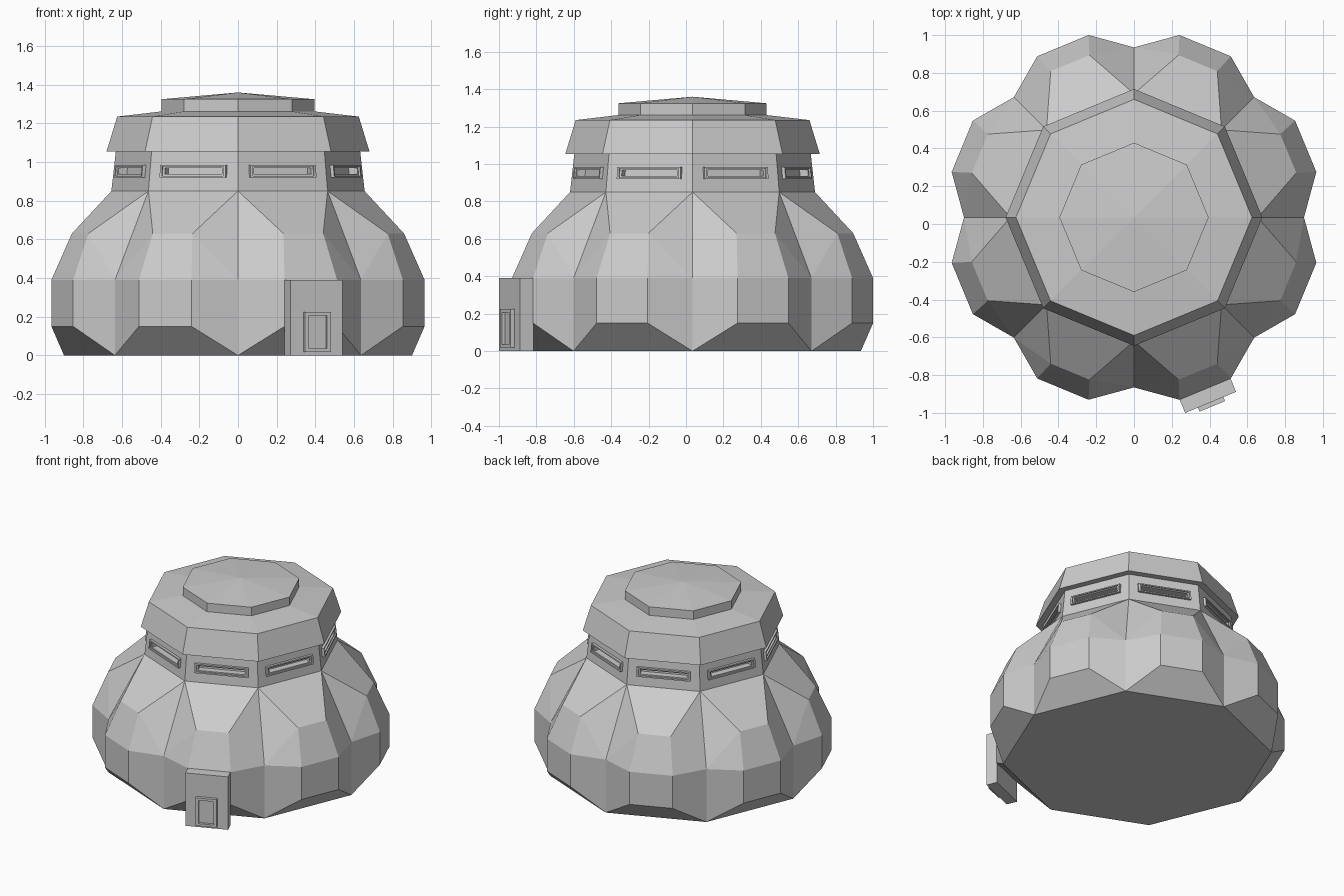
import bpy, bmesh
from math import sin, cos, pi, radians
from mathutils import Vector

if "Cube" in bpy.data.objects:
    bpy.data.objects.remove(bpy.data.objects["Cube"])

CY = 0.035          # plan centre, offset by the porch
STEP = pi / 4


def polar(r, a, z):
    return Vector((r * cos(a), r * sin(a) + CY, z))


def panel_point(a, r, t, z):
    """Point at radial distance r and sideways offset t on the face at angle a."""
    return Vector((r * cos(a) - t * sin(a), r * sin(a) + t * cos(a) + CY, z))


def make(name, faces):
    """Object from a list of coordinate polygons, welded and oriented."""
    bm = bmesh.new()
    for f in faces:
        bm.faces.new([bm.verts.new(p) for p in f])
    bmesh.ops.remove_doubles(bm, verts=bm.verts, dist=1e-4)
    bmesh.ops.recalc_face_normals(bm, faces=bm.faces)
    me = bpy.data.meshes.new(name)
    bm.to_mesh(me)
    bm.free()
    ob = bpy.data.objects.new(name, me)
    bpy.context.collection.objects.link(ob)
    return ob


def bridge(loops, cap_first=False, cap_last=True):
    faces = []
    for p, q in zip(loops, loops[1:]):
        n = len(p)
        faces += [[p[i], p[(i + 1) % n], q[(i + 1) % n], q[i]] for i in range(n)]
    if cap_first:
        faces.append(loops[0])
    if cap_last:
        faces.append(loops[-1])
    return faces


def rect(a, r, w, z0, z1, r_top=None):
    rt = r if r_top is None else r_top
    return [panel_point(a, r, -w, z0), panel_point(a, r, w, z0),
            panel_point(a, rt, w, z1), panel_point(a, rt, -w, z1)]


# Lobed body: eight bulges meeting in creases at the octagon corners
faces = []
for k in range(8):
    a = (k + 0.5) * STEP
    lobe = [(0.984, 0.147, 0.15), (0.984, 0.147, 0.39), (0.884, 0.111, 0.63)]
    L = [panel_point(a, r, -w, z) for r, w, z in lobe]
    R = [panel_point(a, r, w, z) for r, w, z in lobe]
    vl, vr = [[polar(r, b, z) for r, z in ((0.9, 0), (0.9, 0.39), (0.655, 0.85))]
              for b in (k * STEP, (k + 1) * STEP)]
    faces += [[vl[0], vr[0], R[0], L[0]], [L[0], R[0], R[1], L[1]],
              [L[1], R[1], R[2], L[2]], [L[2], R[2], vr[2], vl[2]]]
    for v, s in ((vl, L), (vr, R)):
        faces += [[v[0], s[0], s[1], v[1]][:],
                  [v[1], s[1], s[2]], [v[1], s[2], v[2]]]
faces.append([polar(0.9, k * STEP, 0) for k in range(8)])
make("lobed_body", faces)

# Neck with a framed, recessed slit window in every side
Z0, Z1, R0, R1 = 0.85, 1.055, 0.655, 0.632
AP = cos(STEP / 2)


def neck_r(z):
    return (R0 + (R1 - R0) * (z - Z0) / (Z1 - Z0)) * AP


faces = []
for k in range(8):
    a = (k + 0.5) * STEP
    b, c = k * STEP, (k + 1) * STEP
    loops = [[polar(R0, b, Z0), polar(R0, c, Z0), polar(R1, c, Z1), polar(R1, b, Z1)]]
    for w, z0, z1, d in ((0.184, 0.92, 0.985, 0), (0.184, 0.92, 0.985, 0.018),
                         (0.172, 0.929, 0.976, 0.018), (0.172, 0.929, 0.976, 0.008),
                         (0.160, 0.937, 0.968, 0.008), (0.160, 0.937, 0.968, -0.04)):
        loops.append(rect(a, neck_r(z0) + d, w, z0, z1, neck_r(z1) + d))
    faces += bridge(loops)
make("neck_with_windows", faces)

# Roof: overhanging rim, shallow slope, raised octagonal cap with a low point
profile = [(0.60, 1.055), (0.68, 1.055), (0.625, 1.235), (0.395, 1.262), (0.395, 1.325)]
rings = [[polar(r, k * STEP, z) for k in range(8)] for r, z in profile]
apex = Vector((0, CY, 1.36))
faces = bridge(rings, cap_first=True, cap_last=False)
faces += [[rings[-1][k], rings[-1][(k + 1) % 8], apex] for k in range(8)]
make("roof", faces)

# Porch block on one lobe, with a framed door
A = radians(-67.5)
make("porch", bridge([rect(A, r, 0.146, 0, 0.39) for r in (0.982, 1.06)], cap_first=True))
make("door_frame", bridge([rect(A, r, w, z0, z1) for r, w, z0, z1 in (
    (1.055, 0.073, 0.018, 0.225), (1.083, 0.073, 0.018, 0.225),
    (1.083, 0.051, 0.036, 0.207), (1.064, 0.051, 0.036, 0.207))]))
